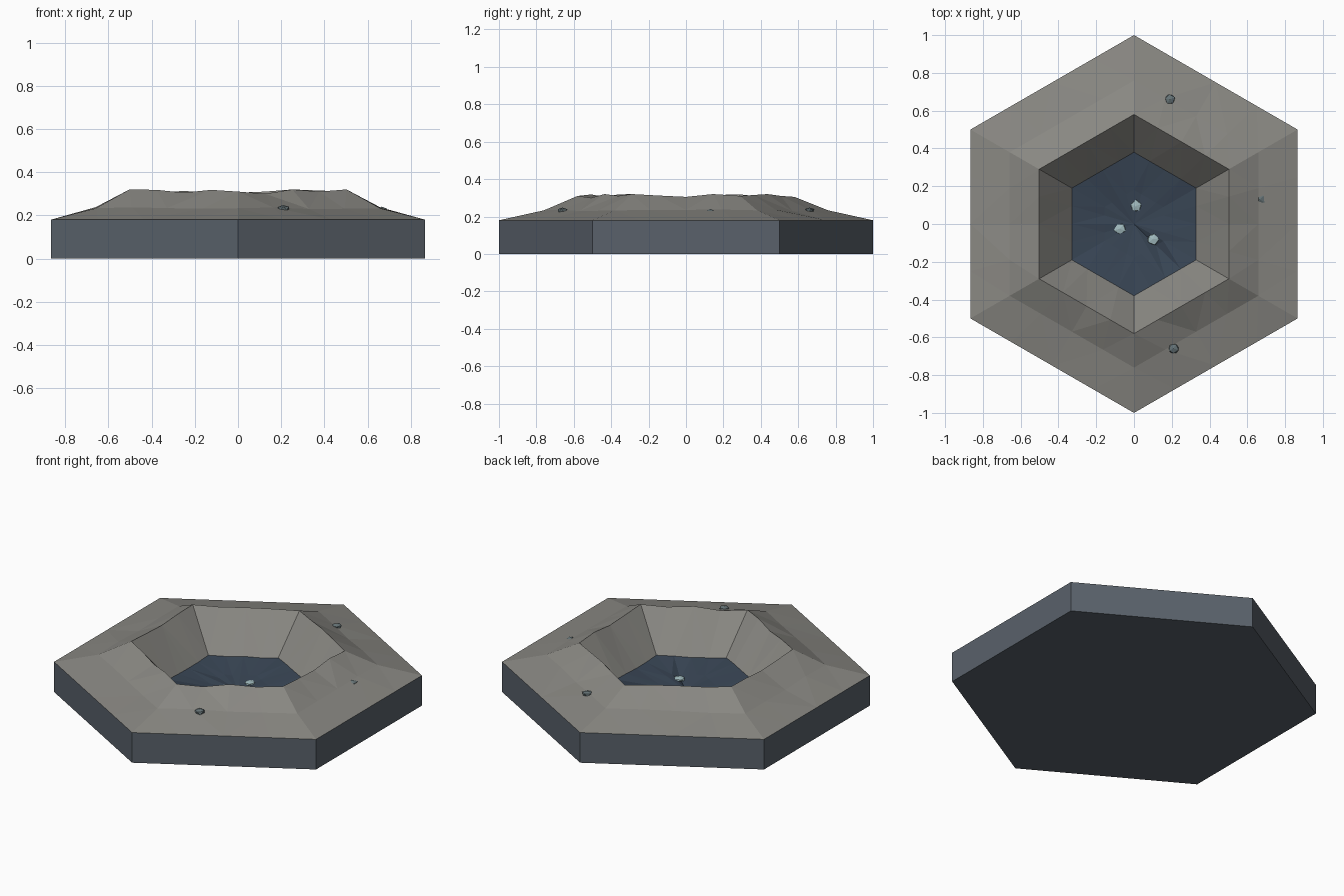
import bpy, bmesh, math, random
from mathutils import Vector, Matrix

if "Cube" in bpy.data.objects:
    bpy.data.objects.remove(bpy.data.objects["Cube"])

random.seed(4)
N = 4  # segments per hexagon side


def material(name, rgb):
    m = bpy.data.materials.new(name)
    m.diffuse_color = (*rgb, 1)
    m.use_nodes = True
    m.node_tree.nodes["Principled BSDF"].inputs["Base Color"].default_value = m.diffuse_color
    return m


def finish(name, bm, mat):
    me = bpy.data.meshes.new(name)
    bm.to_mesh(me)
    bm.free()
    me.materials.append(mat)
    ob = bpy.data.objects.new(name, me)
    bpy.context.collection.objects.link(ob)
    return ob


def hexagon(r, n=N):
    # points along a hexagon, counter-clockwise from the front corner
    c = [Vector((r * math.cos(math.radians(a)), r * math.sin(math.radians(a)), 0))
         for a in range(-90, 270, 60)]
    return [c[k].lerp(c[(k + 1) % 6], i / n) for k in range(6) for i in range(n)]


def ring(bm, r, heights, n=N):
    return [bm.verts.new((p.x, p.y, z)) for p, z in zip(hexagon(r, n), heights)]


def bridge(bm, a, b):
    for i in range(len(a)):
        j = (i + 1) % len(a)
        bm.faces.new((a[i], a[j], b[j], b[i]))


def jitter(z, amount):
    # hexagon corners stay level, points between them vary
    return [z + (random.uniform(-amount, amount) if i % N else 0) for i in range(6 * N)]


slate = material("slate", (0.10, 0.12, 0.145))
ground = material("ground", (0.25, 0.245, 0.225))
deep = material("deep_floor", (0.04, 0.06, 0.09))
stone = material("stone", (0.13, 0.17, 0.18))
crystal = material("crystal", (0.36, 0.50, 0.52))

# Hexagonal base
bm = bmesh.new()
low = ring(bm, 1, [0] * 6, 1)
high = ring(bm, 1, [0.18] * 6, 1)
bridge(bm, low, high)
bm.faces.new(low[::-1])
finish("base", bm, slate)

# Raised ground with a crater rim and inner wall
rim = [.31, .30, .32, .31, .32, .312, .305, .32, .31, .315, .32, .31,
       .305, .31, .312, .31, .318, .315, .305, .312, .32, .318, .305, .318]
floor_edge = jitter(0.10, 0.008)
bm = bmesh.new()
rings = [ring(bm, 1, [0.18] * 6 * N),
         ring(bm, 0.76, jitter(0.233, 0.006)),
         ring(bm, 0.58, rim),
         ring(bm, 0.38, floor_edge)]
for a, b in zip(rings, rings[1:]):
    bridge(bm, a, b)
bmesh.ops.triangulate(bm, faces=bm.faces[:])
finish("crater_ground", bm, ground)

# Crater floor: an uneven fan with one deeper crease
bm = bmesh.new()
edge = ring(bm, 0.38, floor_edge)
inner_z = jitter(0.07, 0.006)
inner_z[3] = 0.045
inner = ring(bm, 0.18, inner_z)
bridge(bm, edge, inner)
mid = bm.verts.new((0, 0, 0.05))
for i in range(len(inner)):
    bm.faces.new((inner[i], inner[(i + 1) % len(inner)], mid))
bmesh.ops.triangulate(bm, faces=bm.faces[:])
finish("crater_floor", bm, deep)


def pebble(name, pos, r, mat, squash):
    bm = bmesh.new()
    bmesh.ops.create_icosphere(bm, subdivisions=1, radius=r)
    for v in bm.verts:
        v.co *= random.uniform(0.85, 1.1)
        v.co.z *= squash
    spin = Matrix.Rotation(random.uniform(0, 6), 4, 'Z')
    bm.transform(Matrix.Translation(pos) @ spin)
    finish(name, bm, mat)


# Loose stones on the outer slope
for i, p in enumerate([(0.19, 0.66, 0.232), (0.665, 0.13, 0.222), (0.208, -0.66, 0.232)]):
    pebble(f"stone_{i + 1}", p, 0.03, stone, 0.6)

# Crystal chips on the crater floor
for i, p in enumerate([(0.01, 0.095, 0.061), (-0.075, -0.025, 0.057), (0.10, -0.08, 0.062)]):
    pebble(f"crystal_chip_{i + 1}", p, 0.034, crystal, 0.35)
